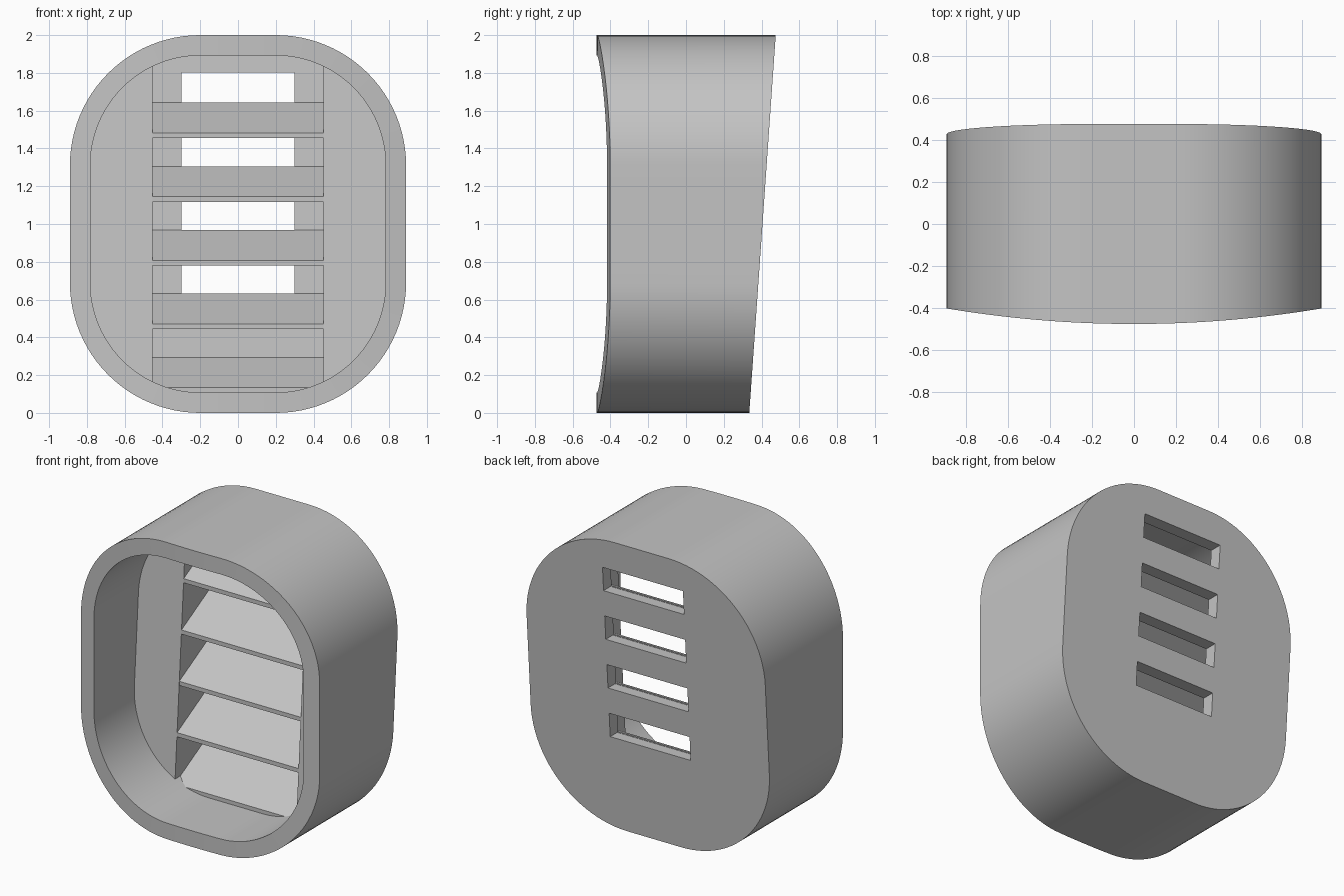
import bpy, bmesh, math

cube = bpy.data.objects.get("Cube")
if cube:
    bpy.data.objects.remove(cube, do_unlink=True)

grey = bpy.data.materials.new("plain grey")
grey.use_nodes = True
grey.diffuse_color = (0.55, 0.55, 0.55, 1)
grey.node_tree.nodes["Principled BSDF"].inputs["Base Color"].default_value = (0.55, 0.55, 0.55, 1)

HALF_X, CORNER, RIM = 0.89, 0.69, 0.108
RECESS_X, SLOT_X, PITCH = 0.453, 0.3, 0.337
WALL, FLOOR = 0.085, 0.37      # distances in front of the back plane


def back_y(z, inset=0.0):
    """Leaning back plane, or a plane parallel to it."""
    return 0.405 + 0.07 * (z - 1) - inset


def front_y(x):
    """Gently bowed front."""
    radius = 5.4
    return -0.475 + radius - math.sqrt(radius * radius - x * x)


def outline(inset, corner_steps=24, side_steps=6):
    """Rounded rectangle as (x, z) points, counter-clockwise from the front."""
    r = CORNER - inset
    cx, cz = HALF_X - CORNER, 1 - CORNER
    pts = []
    for q, (sx, sz) in enumerate([(1, 1), (-1, 1), (-1, -1), (1, -1)]):
        for i in range(corner_steps + 1):
            a = math.pi / 2 * (q + i / corner_steps)
            pts.append((sx * cx + r * math.cos(a), 1 + sz * cz + r * math.sin(a)))
        x0, z0 = pts[-1]
        nx, nz = [(-1, 1), (-1, -1), (1, -1), (1, 1)][q]
        a = math.pi / 2 * (q + 1)
        x1, z1 = nx * cx + r * math.cos(a), 1 + nz * cz + r * math.sin(a)
        for i in range(1, side_steps):
            t = i / side_steps
            pts.append((x0 + (x1 - x0) * t, z0 + (z1 - z0) * t))
    return pts


def finish(bm, name):
    bmesh.ops.recalc_face_normals(bm, faces=bm.faces)
    mesh = bpy.data.meshes.new(name)
    bm.to_mesh(mesh)
    bm.free()
    mesh.materials.append(grey)
    obj = bpy.data.objects.new(name, mesh)
    bpy.context.collection.objects.link(obj)
    return obj


def bridge(bm, a, b):
    n = len(a)
    for i in range(n):
        j = (i + 1) % n
        bm.faces.new((a[i], a[j], b[j], b[i]))


def add_solid(bm, ring_a, ring_b):
    """Closed solid between two matching rings of points."""
    a = [bm.verts.new(p) for p in ring_a]
    b = [bm.verts.new(p) for p in ring_b]
    bridge(bm, a, b)
    bm.faces.new(a)
    bm.faces.new(b)


def activate(obj):
    bpy.ops.object.select_all(action='DESELECT')
    obj.select_set(True)
    bpy.context.view_layer.objects.active = obj


# Housing: outer wall, bowed rim, cavity and leaning back
outer, inner = outline(0), outline(RIM)
bm = bmesh.new()
loops = [
    [bm.verts.new((x, back_y(z), z)) for x, z in outer],
    [bm.verts.new((x, front_y(x), z)) for x, z in outer],
    [bm.verts.new((x, front_y(x), z)) for x, z in inner],
    [bm.verts.new((x, back_y(z, WALL), z)) for x, z in inner],
]
for a, b in zip(loops, loops[1:]):
    bridge(bm, a, b)
bm.faces.new(loops[0])
bm.faces.new(loops[-1])
housing = finish(bm, "housing")

# Vent slots cut through the back
bm = bmesh.new()
for i in range(4):
    top = 1.802 - i * PITCH
    bottom = top - 0.162
    rings = [[(x, y, z) for x, z in ((-SLOT_X, bottom), (SLOT_X, bottom), (SLOT_X, top), (-SLOT_X, top))]
             for y in (back_y(top, 0.2), back_y(top, -0.1))]
    add_solid(bm, *rings)
cutter = finish(bm, "slot_cutter")
cutter.hide_render = True
cut = housing.modifiers.new("slots", 'BOOLEAN')
cut.object, cut.operation, cut.solver = cutter, 'DIFFERENCE', 'EXACT'
activate(housing)
bpy.ops.object.modifier_apply(modifier=cut.name)
bpy.data.objects.remove(cutter, do_unlink=True)
activate(housing)
bpy.ops.object.shade_smooth_by_angle(angle=math.radians(30))

# Raised floors either side of the louvers, sunk into the housing wall
for side, name in ((1, "left_floor"), (-1, "right_floor")):
    pts = [(x, z) for x, z in outline(RIM - 0.03) if x * side > RECESS_X]
    if side > 0:
        split = max(range(len(pts)), key=lambda i: abs(pts[i][1] - pts[i - 1][1]) if pts[i][1] < pts[i - 1][1] else 0)
        pts = pts[split:] + pts[:split]
    edge = side * RECESS_X
    pts = [(edge, pts[0][1])] + pts + [(edge, pts[-1][1])]
    bm = bmesh.new()
    add_solid(bm, [(x, back_y(z, FLOOR), z) for x, z in pts],
              [(x, back_y(z, WALL - 0.02), z) for x, z in pts])
    finish(bm, name)

# Sloping louvers, rising towards the back
for i in range(5):
    z_back = 1.642 - i * PITCH
    z_front = z_back - 0.16
    y_front, y_back = back_y(z_front, FLOOR), back_y(z_back, WALL)
    thick = 0.028
    profile = [(y_front, z_front), (y_back, z_back), (y_back + 0.01, z_back),
               (y_back + 0.01, z_back - thick), (y_back, z_back - thick), (y_front, z_front - thick)]
    bm = bmesh.new()
    add_solid(bm, *[[(x, y, z) for y, z in profile] for x in (-RECESS_X, RECESS_X)])
    finish(bm, f"louver_{i + 1}")
